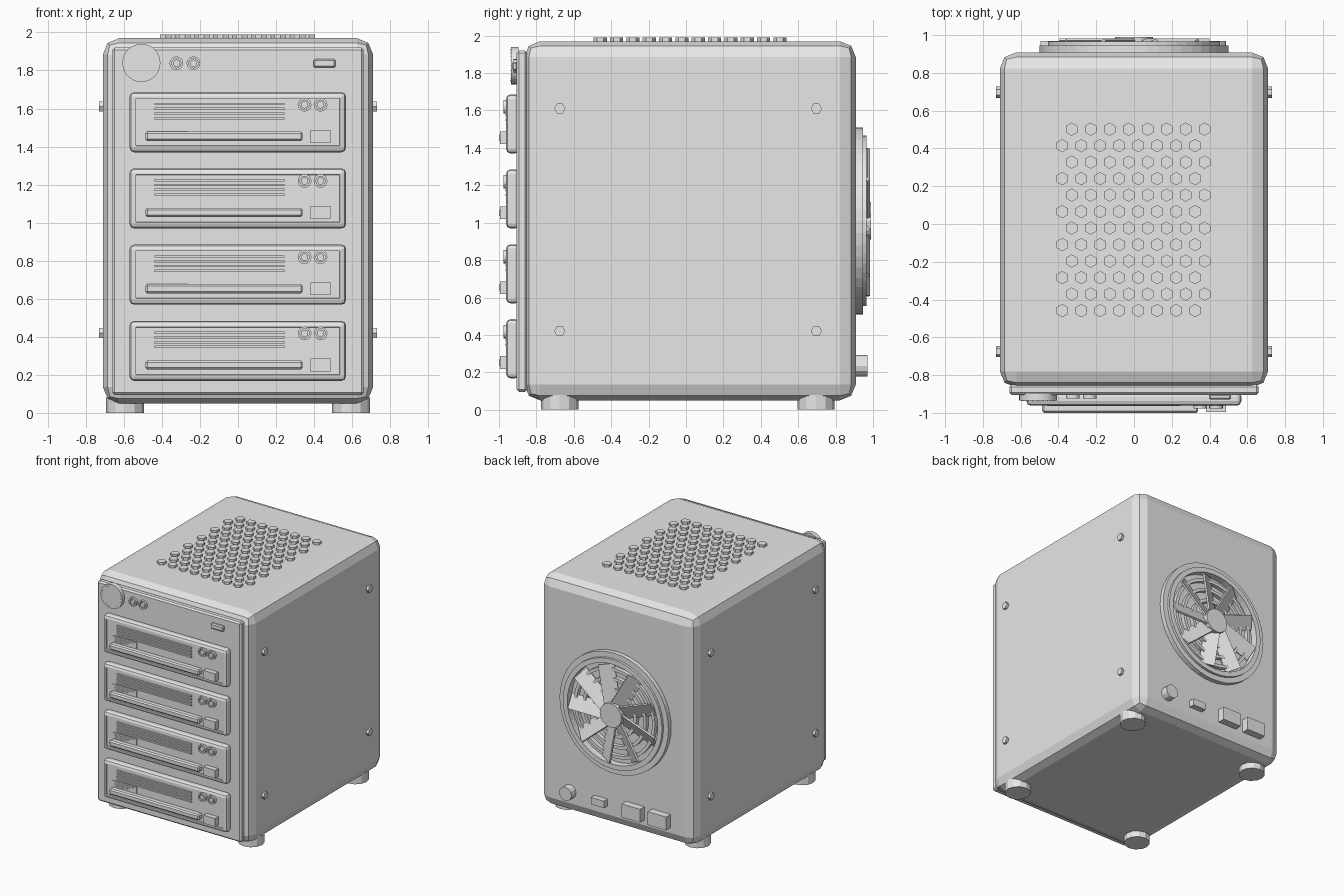
import bpy, bmesh, math
from mathutils import Matrix, Vector

old = bpy.data.objects.get("Cube")
if old:
    bpy.data.objects.remove(old, do_unlink=True)

grey = bpy.data.materials.new("light_grey")
grey.use_nodes = True
grey.diffuse_color = (0.8, 0.8, 0.8, 1)
grey.node_tree.nodes["Principled BSDF"].inputs["Base Color"].default_value = (0.8, 0.8, 0.8, 1)

AXES = {"x": Matrix.Rotation(math.pi / 2, 4, "Y"),
        "y": Matrix.Rotation(math.pi / 2, 4, "X"),
        "z": Matrix.Identity(4)}


def finish(name, bm):
    bmesh.ops.recalc_face_normals(bm, faces=bm.faces[:])
    mesh = bpy.data.meshes.new(name)
    bm.to_mesh(mesh)
    bm.free()
    mesh.materials.append(grey)
    obj = bpy.data.objects.new(name, mesh)
    bpy.context.collection.objects.link(obj)
    return obj


def add_box(bm, x, y, z, bevel=0, segments=1):
    """Box from (low, high) pairs, with optional bevelled edges."""
    spans = (x, y, z)
    centre = Vector([(a + b) / 2 for a, b in spans])
    size = [abs(b - a) for a, b in spans]
    verts = bmesh.ops.create_cube(
        bm, size=1, matrix=Matrix.Translation(centre) @ Matrix.Diagonal((*size, 1)))["verts"]
    if bevel:
        edges = list({e for v in verts for e in v.link_edges})
        bmesh.ops.bevel(bm, geom=edges, offset=bevel, segments=segments,
                        profile=0.5, affect="EDGES")


def add_cyl(bm, centre, radius, depth, axis="y", sides=24, top=None):
    bmesh.ops.create_cone(bm, cap_ends=True, segments=sides, radius1=radius,
                          radius2=radius if top is None else top, depth=depth,
                          matrix=Matrix.Translation(centre) @ AXES[axis])


def add_ring(bm, centre, inner, outer, y0, y1, sides=32):
    """Flat washer around the y axis."""
    c = Vector((centre[0], 0, centre[1]))
    pts = [(inner, y0), (outer, y0), (outer, y1), (inner, y1)]
    loops = []
    for i in range(sides):
        a = math.tau * i / sides
        loops.append([bm.verts.new(c + Vector((r * math.cos(a), y, r * math.sin(a))))
                      for r, y in pts])
    for i in range(sides):
        p, q = loops[i], loops[(i + 1) % sides]
        for k in range(4):
            n = (k + 1) % 4
            bm.faces.new((p[k], p[n], q[n], q[k]))


def box(name, *args, **kw):
    bm = bmesh.new()
    add_box(bm, *args, **kw)
    return finish(name, bm)


# Case and front panel
box("case", (-0.71, 0.71), (-0.865, 0.908), (0.05, 1.97), bevel=0.085, segments=2)
box("front_panel", (-0.66, 0.66), (-0.905, -0.85), (0.095, 1.92), bevel=0.012)

# Feet
bm = bmesh.new()
for x in (-0.595, 0.595):
    for y in (-0.675, 0.695):
        add_cyl(bm, (x, y, 0.04), 0.1, 0.08, "z", 12)
finish("feet", bm)

# Side screws
bm = bmesh.new()
for x in (-0.715, 0.715):
    for y in (-0.675, 0.697):
        for z in (0.42, 1.61):
            add_cyl(bm, (x, y, z), 0.03, 0.03, "x", 6)
finish("side_screws", bm)

# Staggered hexagonal studs on the top
bm = bmesh.new()
for row in range(12):
    for col in range(8):
        x = -0.33 - 0.05 * (row % 2) + 0.1005 * col
        add_cyl(bm, (x, 0.502 - 0.0873 * row, 1.975), 0.035, 0.03, "z", 6)
finish("top_vents", bm)

# Dial, indicator knobs and power button above the bays
bm = bmesh.new()
add_cyl(bm, (-0.508, -0.915, 1.84), 0.1, 0.04, "y", 32)
for i in range(20):
    a = math.tau * i / 20
    add_cyl(bm, (-0.508 + 0.085 * math.cos(a), -0.935, 1.84 + 0.085 * math.sin(a)),
            0.003, 0.004, "y", 6)
finish("dial", bm)


def add_knob(bm, x, y, z):
    add_ring(bm, (x, z), 0.024, 0.036, y - 0.018, y + 0.01, 16)
    add_cyl(bm, (x, y, z), 0.019, 0.03, "y", 16)


bm = bmesh.new()
for x in (-0.324, -0.234):
    add_knob(bm, x, -0.905, 1.838)
finish("indicator_knobs", bm)
box("power_button", (0.397, 0.513), (-0.93, -0.9), (1.815, 1.86), bevel=0.008)

# Four drive bays
for i in range(4):
    z = 0.326 + 0.4007 * i
    n = f"_{i + 1}"
    bm = bmesh.new()
    add_box(bm, (-0.57, 0.568), (-0.962, -0.89), (z - 0.158, z + 0.158), bevel=0.024, segments=2)
    bm.normal_update()
    front = [f for f in bm.faces if f.normal.y < -0.99]
    bmesh.ops.inset_region(bm, faces=front, thickness=0.012, depth=0)
    bmesh.ops.inset_region(bm, faces=front, thickness=0.003, depth=-0.008)
    finish("drive_body" + n, bm)

    bm = bmesh.new()
    for k in range(4):
        s = z + 0.096 - 0.025 * k
        add_box(bm, (-0.44, 0.245), (-0.964, -0.95), (s - 0.006, s + 0.006))
    finish("drive_grille" + n, bm)

    bm = bmesh.new()
    add_box(bm, (-0.482, -0.262), (-0.96, -0.95), (z - 0.048, z + 0.005))
    for k in range(4):
        s = z - 0.008 - 0.011 * k
        add_box(bm, (-0.46, -0.29 - 0.025 * k), (-0.963, -0.955), (s - 0.002, s + 0.002))
    finish("drive_label" + n, bm)

    box("drive_tray" + n, (-0.487, 0.34), (-1.0, -0.945), (z - 0.098, z - 0.05), bevel=0.01)
    box("eject_button" + n, (0.38, 0.487), (-0.995, -0.945), (z - 0.108, z - 0.04))
    bm = bmesh.new()
    for x in (0.35, 0.434):
        add_knob(bm, x, -0.958, z + 0.092)
    finish("drive_knobs" + n, bm)

# Rear fan: frame, grille rings, hub and pitched blades
FAN = (0, 1.01)
bm = bmesh.new()
add_ring(bm, FAN, 0.455, 0.5, 0.9, 0.945, 48)
add_ring(bm, FAN, 0.415, 0.455, 0.9, 0.965, 48)
finish("fan_frame", bm)
bm = bmesh.new()
for r in (0.19, 0.28, 0.36):
    add_ring(bm, FAN, r - 0.013, r + 0.013, 0.9, 0.94, 40)
finish("fan_grille", bm)
bm = bmesh.new()
add_cyl(bm, (0, 0.945, 1.01), 0.1, 0.09, "y", 16)
finish("fan_hub", bm)
bm = bmesh.new()
for i in range(9):
    place = (Matrix.Translation((0, 0.947, 1.01)) @ Matrix.Rotation(math.tau * i / 9, 4, "Y")
             @ Matrix.Translation((0.245, 0, 0)) @ Matrix.Rotation(math.radians(28), 4, "X")
             @ Matrix.Diagonal((0.31, 0.014, 0.125, 1)))
    bmesh.ops.create_cube(bm, size=1, matrix=place)
finish("fan_blades", bm)

# Rear connectors
bm = bmesh.new()
add_cyl(bm, (0.43, 0.93, 0.235), 0.057, 0.08, "y", 12)
finish("power_socket", bm)
box("small_port", (0.085, 0.205), (0.89, 0.955), (0.205, 0.262))
for name, x in (("large_port_a", -0.17), ("large_port_b", -0.41)):
    box(name, (x - 0.085, x + 0.085), (0.89, 0.968), (0.18, 0.29))
